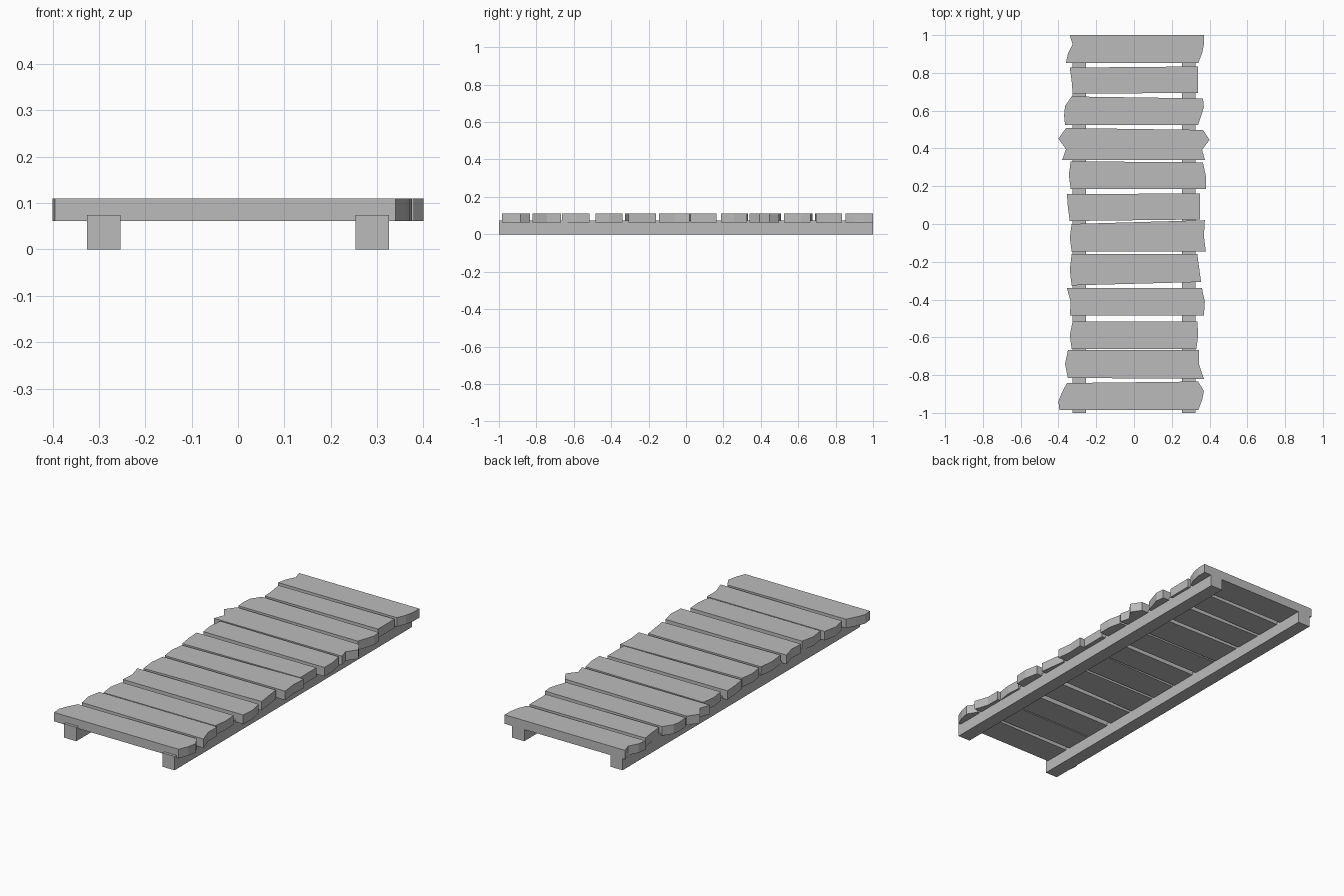
import bpy
import bmesh

cube = bpy.data.objects.get("Cube")
if cube:
    bpy.data.objects.remove(cube, do_unlink=True)

# Single weathered grey for all the timber
grey = bpy.data.materials.new("weathered grey")
grey.use_nodes = True
colour = (0.5, 0.5, 0.5, 1.0)
grey.diffuse_color = colour
grey.node_tree.nodes["Principled BSDF"].inputs["Base Color"].default_value = colour

PLANK_BOTTOM, PLANK_TOP = 0.062, 0.11
RUNNER_TOP = 0.074


def prism(name, outline, bottom, top):
    """Extrude a flat outline upward into a solid board."""
    bm = bmesh.new()
    base = bm.faces.new([bm.verts.new((x, y, bottom)) for x, y in outline])
    extruded = bmesh.ops.extrude_face_region(bm, geom=[base], use_keep_orig=True)
    raised = [v for v in extruded["geom"] if isinstance(v, bmesh.types.BMVert)]
    bmesh.ops.translate(bm, verts=raised, vec=(0, 0, top - bottom))
    bmesh.ops.recalc_face_normals(bm, faces=bm.faces)
    mesh = bpy.data.meshes.new(name)
    bm.to_mesh(mesh)
    bm.free()
    mesh.materials.append(grey)
    obj = bpy.data.objects.new(name, mesh)
    bpy.context.collection.objects.link(obj)
    return obj


def ragged_end(xs, back, front):
    """Spread the broken end's points evenly from the back edge to the front edge."""
    last = len(xs) - 1
    return [(x / 100, back + (front - back) * i / last) for i, x in enumerate(xs)]


def plank(name, back, front, right_end, left_end, back_skew=0.0, front_skew=0.0):
    """Deck board with ragged ends (x in hundredths); skews lift the +x corners."""
    right = ragged_end(right_end, back, front)
    left = ragged_end(left_end, back + back_skew, front + front_skew)
    prism(name, right + left[::-1], PLANK_BOTTOM, PLANK_TOP)


# Two long runners under the deck
for side, label in ((-1, "right"), (1, "left")):
    inner, outer = side * 0.254, side * 0.326
    prism(label + "_runner",
          [(inner, -1), (outer, -1), (outer, 1), (inner, 1)], 0, RUNNER_TOP)

# Deck boards, from the back to the front
plank("plank_back", 1.0, 0.853, (-34, -32.5, -35, -36), (37, 37, 36, 34))
plank("plank_second", 0.828, 0.69, (-34, -33, -32.5), (34, 34, 34), 0.006, 0.004)
plank("plank_third", 0.675, 0.525, (-33, -36.5, -37, -36.5), (36.5, 37, 35.5, 34), -0.01)
plank("plank_fourth", 0.508, 0.34, (-36, -40, -36, -38), (36.5, 40, 36, 37.5), -0.01)
plank("plank_fifth", 0.332, 0.186, (-33.5, -34.5, -33.5), (36.5, 38, 38), -0.006)
plank("plank_sixth", 0.158, 0.016, (-35.5, -35, -34), (35, 35, 35), 0.004, 0.008)
plank("plank_seventh", 0.0, -0.145, (-33, -34, -33), (37.5, 37, 38), 0.02)
plank("plank_eighth", -0.16, -0.325, (-33, -34, -33), (33.5, 34.5, 35.5), 0, 0.018)
plank("plank_ninth", -0.34, -0.485, (-35.5, -33.5, -34), (36, 37.5, 37))
plank("plank_tenth", -0.515, -0.662, (-32.5, -34, -33), (33.5, 34, 33))
plank("plank_eleventh", -0.668, -0.815, (-35, -36.5, -35), (34.5, 34.5, 37), 0, -0.005)
plank("plank_front", -0.842, -0.985, (-35.5, -38, -40, -39.5), (34, 37, 36, 34), 0.008)
